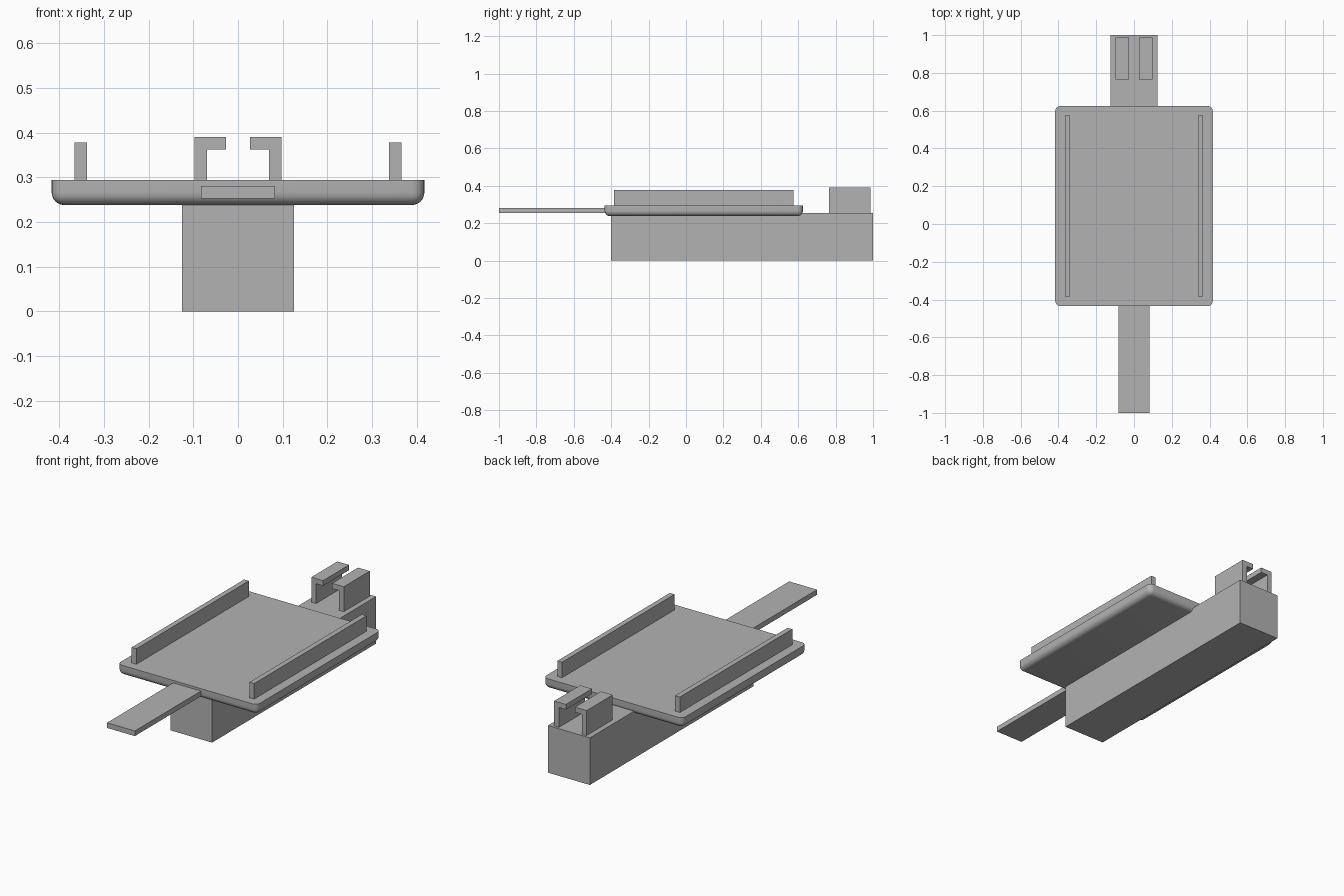
import bpy
import bmesh
from mathutils import Vector

cube = bpy.data.objects.get("Cube")
if cube:
    bpy.data.objects.remove(cube, do_unlink=True)

grey = bpy.data.materials.new("plain_grey")
grey.use_nodes = True
grey.diffuse_color = (0.45, 0.45, 0.45, 1)
grey.node_tree.nodes["Principled BSDF"].inputs["Base Color"].default_value = grey.diffuse_color


def finish(name, bm):
    bmesh.ops.recalc_face_normals(bm, faces=bm.faces)
    mesh = bpy.data.meshes.new(name)
    bm.to_mesh(mesh)
    bm.free()
    mesh.materials.append(grey)
    obj = bpy.data.objects.new(name, mesh)
    bpy.context.collection.objects.link(obj)
    return obj


def box_mesh(low, high):
    low, high = Vector(low), Vector(high)
    bm = bmesh.new()
    bmesh.ops.create_cube(bm, size=1)
    bmesh.ops.scale(bm, vec=high - low, verts=bm.verts)
    bmesh.ops.translate(bm, vec=(low + high) / 2, verts=bm.verts)
    return bm


def box(name, low, high):
    return finish(name, box_mesh(low, high))


def extrude_profile(name, points, y0, y1):
    """Sweep an xz outline along y."""
    bm = bmesh.new()
    face = bm.faces.new([bm.verts.new((x, y0, z)) for x, z in points])
    out = bmesh.ops.extrude_face_region(bm, geom=[face])
    verts = [v for v in out["geom"] if isinstance(v, bmesh.types.BMVert)]
    bmesh.ops.translate(bm, vec=(0, y1 - y0, 0), verts=verts)
    return finish(name, bm)


# Long base beam and front tongue
box("base_beam", (-0.125, -0.4, 0), (0.125, 1, 0.255))
box("front_tongue", (-0.083, -1, 0.253), (0.083, -0.4, 0.281))

# Tray with rounded corners and underside, sharp top rim
bm = box_mesh((-0.417, -0.435, 0.238), (0.417, 0.625, 0.294))
rounded = [e for e in bm.edges if min(v.co.z for v in e.verts) < 0.25]
bmesh.ops.bevel(bm, geom=rounded, offset=0.028, segments=6, profile=0.5, affect="EDGES")
tray = finish("tray", bm)
bpy.context.view_layer.objects.active = tray
tray.select_set(True)
bpy.ops.object.shade_smooth_by_angle()
tray.select_set(False)

# Side rails and inward-facing rear hooks
hook = [(0.097, 0.25), (0.097, 0.39), (0.027, 0.39),
        (0.027, 0.362), (0.069, 0.362), (0.069, 0.25)]
for side, s in (("left", 1), ("right", -1)):
    inner, outer = sorted((0.338 * s, 0.366 * s))
    box(side + "_rail", (inner, -0.385, 0.285), (outer, 0.575, 0.378))
    extrude_profile(side + "_hook", [(x * s, z) for x, z in hook], 0.765, 0.987)
